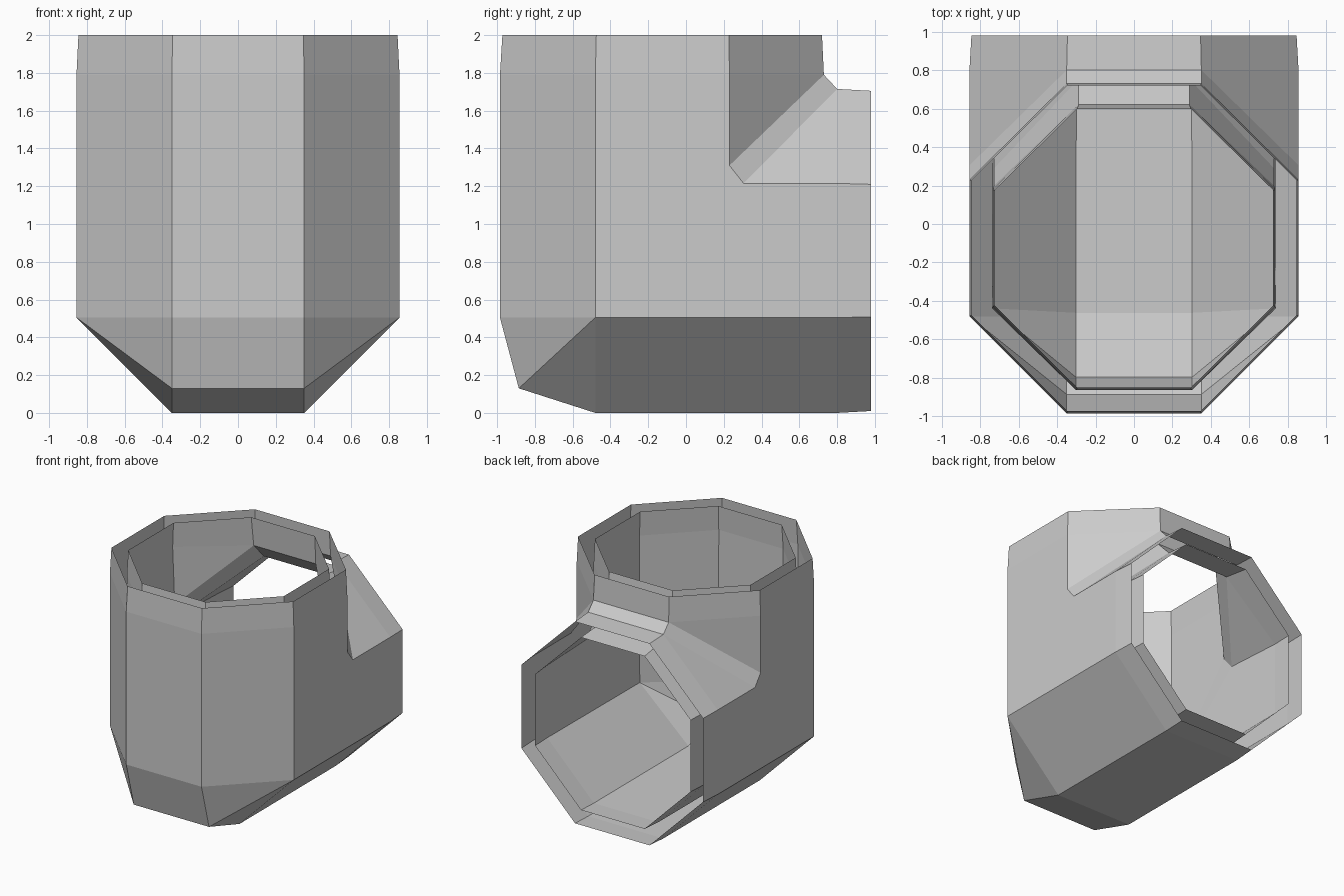
import bpy, bmesh

if "Cube" in bpy.data.objects:
    bpy.data.objects.remove(bpy.data.objects["Cube"])

# Four lengthwise edges of the octagonal elbow (half side): x, then (y, z) stations
# Repeated stations collapse to make the mitre and the bevelled throat.
RAILS = [
    (0.35, [(-.972, 2), (-.985, 1.79), (-.985, .505), (-.885, .13), (-.48, 0), (.80, 0), (.98, .01)]),
    (0.855, [(-.475, 2), (-.48, 1.79), (-.48, .505), (-.48, .505), (-.48, .505), (.80, .505), (.98, .508)]),
    (0.855, [(.227, 2), (.23, 1.79), (.23, 1.31), (.305, 1.215), (.305, 1.215), (.80, 1.215), (.98, 1.21)]),
    (0.35, [(.72, 2), (.73, 1.79), (.73, 1.79), (.80, 1.715), (.80, 1.715), (.80, 1.715), (.98, 1.705)]),
]
END_TAPER = 0.988
STATIONS = 7

# Mirror the rails to close the octagon
rails = RAILS + [(-x, path) for x, path in reversed(RAILS)]

bm = bmesh.new()
rings = []
for i in range(STATIONS):
    s = END_TAPER if i in (0, STATIONS - 1) else 1
    rings.append([bm.verts.new((x * s, *path[i])) for x, path in rails])
for a, b in zip(rings, rings[1:]):
    for k in range(8):
        n = (k + 1) % 8
        bm.faces.new((a[k], b[k], b[n], a[n]))
bmesh.ops.remove_doubles(bm, verts=bm.verts, dist=0.0005)
bmesh.ops.recalc_face_normals(bm, faces=bm.faces)

# Make sure the front panel faces outwards
front = min(bm.faces, key=lambda f: f.calc_center_median().y)
if front.normal.y > 0:
    bmesh.ops.reverse_faces(bm, faces=bm.faces)

mesh = bpy.data.meshes.new("pipe_elbow")
bm.to_mesh(mesh)
bm.free()
pipe = bpy.data.objects.new("pipe_elbow", mesh)
bpy.context.collection.objects.link(pipe)

# Inner lining: a second shell with the ends left open
lining = pipe.modifiers.new("lining", 'SOLIDIFY')
lining.thickness = 0.132
lining.offset = -1
lining.use_rim = False
